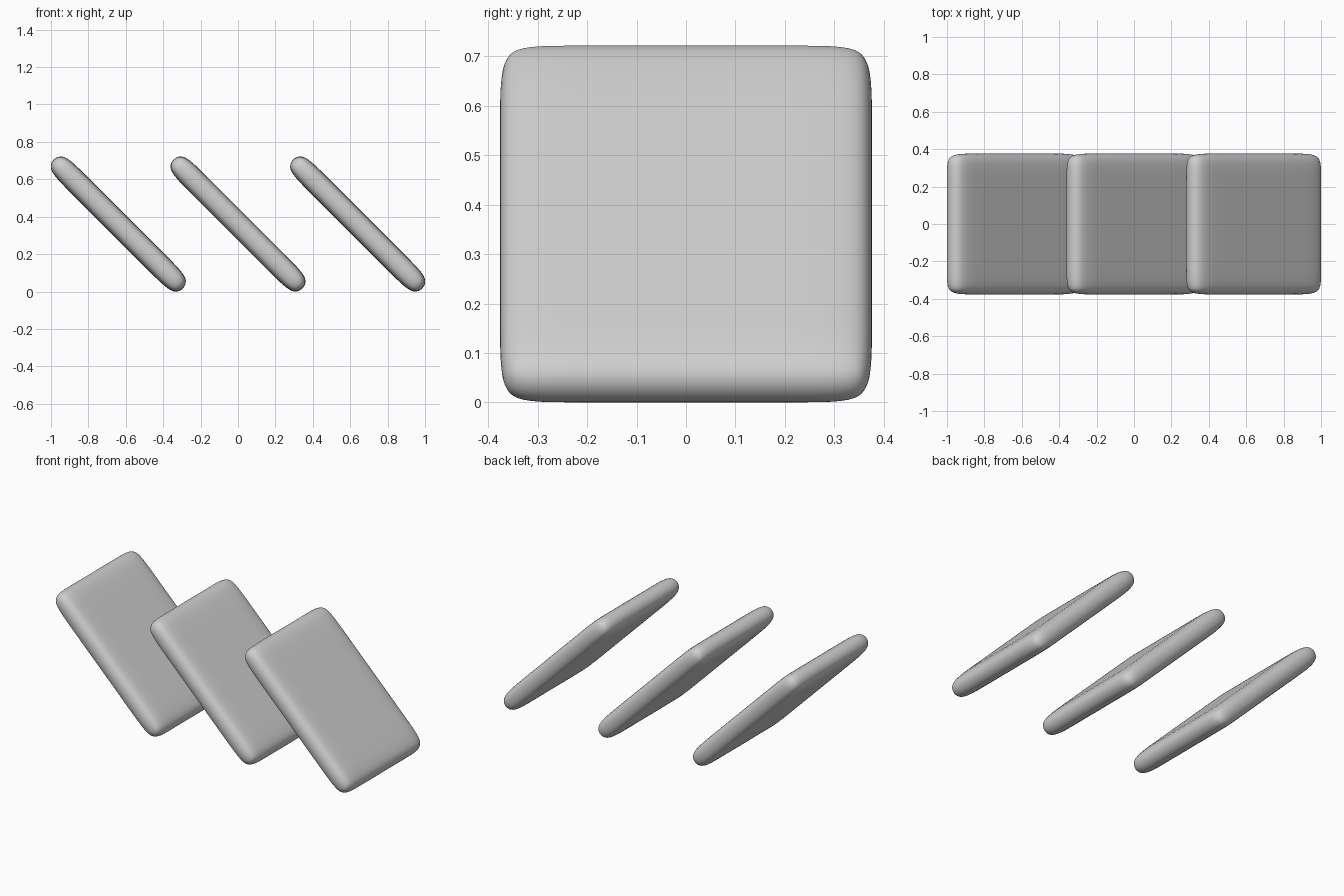
import bpy, bmesh, math
from mathutils import Matrix, Vector

cube = bpy.data.objects.get("Cube")
if cube:
    bpy.data.objects.remove(cube, do_unlink=True)

HALF = Vector((0.494, 0.381, 0.062))   # control cage half sizes
MARGIN = Vector((0.15, 0.11, 0))       # distance of support loops from the rim
SPACING = 0.64
CENTRE_Z = 0.361

grey = bpy.data.materials.new("light grey")
grey.use_nodes = True
colour = (0.62, 0.62, 0.62, 1)
grey.diffuse_color = colour
grey.node_tree.nodes["Principled BSDF"].inputs["Base Color"].default_value = colour


def slat(name, x):
    # Box with support loops near its four sides, rounded by subdivision
    bm = bmesh.new()
    bmesh.ops.create_cube(bm, size=2, matrix=Matrix.Diagonal((*HALF, 1)))
    for axis in (0, 1):
        for side in (-1, 1):
            normal = Vector((0, 0, 0))
            normal[axis] = side
            bmesh.ops.bisect_plane(
                bm, geom=bm.verts[:] + bm.edges[:] + bm.faces[:],
                plane_co=normal * (HALF[axis] - MARGIN[axis]), plane_no=normal)
    mesh = bpy.data.meshes.new(name)
    bm.to_mesh(mesh)
    bm.free()
    mesh.materials.append(grey)
    mesh.shade_smooth()
    obj = bpy.data.objects.new(name, mesh)
    bpy.context.collection.objects.link(obj)
    obj.location = (x, 0, CENTRE_Z)
    obj.rotation_euler.y = math.radians(45)
    sub = obj.modifiers.new("rounding", "SUBSURF")
    sub.levels = sub.render_levels = 3


# Three parallel tilted slats
for name, step in (("right_slat", -1), ("middle_slat", 0), ("left_slat", 1)):
    slat(name, step * SPACING)
